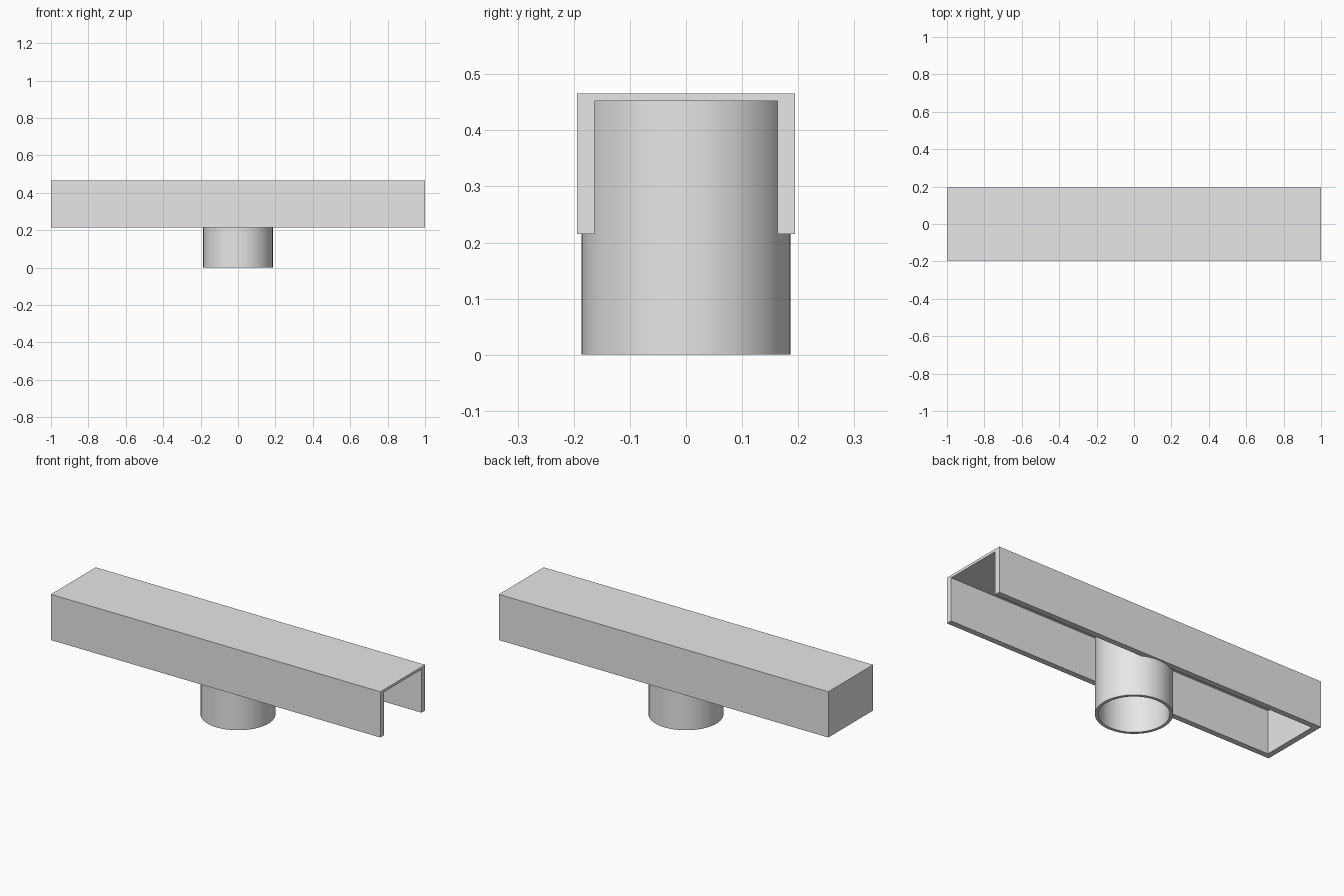
import bpy, bmesh, math
from mathutils import Vector

cube = bpy.data.objects.get("Cube")
if cube:
    bpy.data.objects.remove(cube, do_unlink=True)

HALF_X, HALF_Y = 1.0, 0.194
BASE_Z, TOP_Z = 0.215, 0.466
WALL, ROOF = 0.031, 0.014
TUBE_R, TUBE_WALL = 0.186, 0.016

grey = bpy.data.materials.new("light grey")
grey.use_nodes = True
colour = (0.8, 0.8, 0.8, 1.0)
grey.diffuse_color = colour
grey.node_tree.nodes["Principled BSDF"].inputs["Base Color"].default_value = colour


def add_object(name, bm):
    bmesh.ops.recalc_face_normals(bm, faces=bm.faces)
    mesh = bpy.data.meshes.new(name)
    bm.to_mesh(mesh)
    bm.free()
    mesh.materials.append(grey)
    obj = bpy.data.objects.new(name, mesh)
    bpy.context.collection.objects.link(obj)
    return obj


def activate(obj):
    bpy.ops.object.select_all(action='DESELECT')
    obj.select_set(True)
    bpy.context.view_layer.objects.active = obj


def box(name, low, high):
    low, high = Vector(low), Vector(high)
    bm = bmesh.new()
    bmesh.ops.create_cube(bm, size=1)
    bmesh.ops.scale(bm, vec=high - low, verts=bm.verts)
    bmesh.ops.translate(bm, vec=(low + high) / 2, verts=bm.verts)
    return add_object(name, bm)


# Channel: hollow from below, open at the +x end, closed at the -x end
channel = box("channel", (-HALF_X, -HALF_Y, BASE_Z), (HALF_X, HALF_Y, TOP_Z))
cutter = box("channel_cutter", (-HALF_X + WALL, -HALF_Y + WALL, BASE_Z - 0.1),
             (HALF_X + 0.1, HALF_Y - WALL, TOP_Z - ROOF))
cutter.hide_render = True
cut = channel.modifiers.new("hollow", 'BOOLEAN')
cut.operation = 'DIFFERENCE'
cut.solver = 'EXACT'
cut.object = cutter
activate(channel)
bpy.ops.object.modifier_apply(modifier=cut.name)
bpy.data.objects.remove(cutter, do_unlink=True)

# Outlet tube: wall section spun about z, reaching up to the roof
bm = bmesh.new()
inner, top = TUBE_R - TUBE_WALL, TOP_Z - ROOF / 2
section = [bm.verts.new((r, 0, z)) for r, z in
           ((inner, 0), (TUBE_R, 0), (TUBE_R, top), (inner, top))]
edges = [bm.edges.new((section[i], section[(i + 1) % 4])) for i in range(4)]
bmesh.ops.spin(bm, geom=section + edges, cent=(0, 0, 0), axis=(0, 0, 1),
               angle=math.tau, steps=64, use_merge=True)
bmesh.ops.remove_doubles(bm, verts=bm.verts, dist=0.0001)
tube = add_object("outlet_tube", bm)
activate(tube)
bpy.ops.object.shade_smooth_by_angle(angle=math.radians(30))
